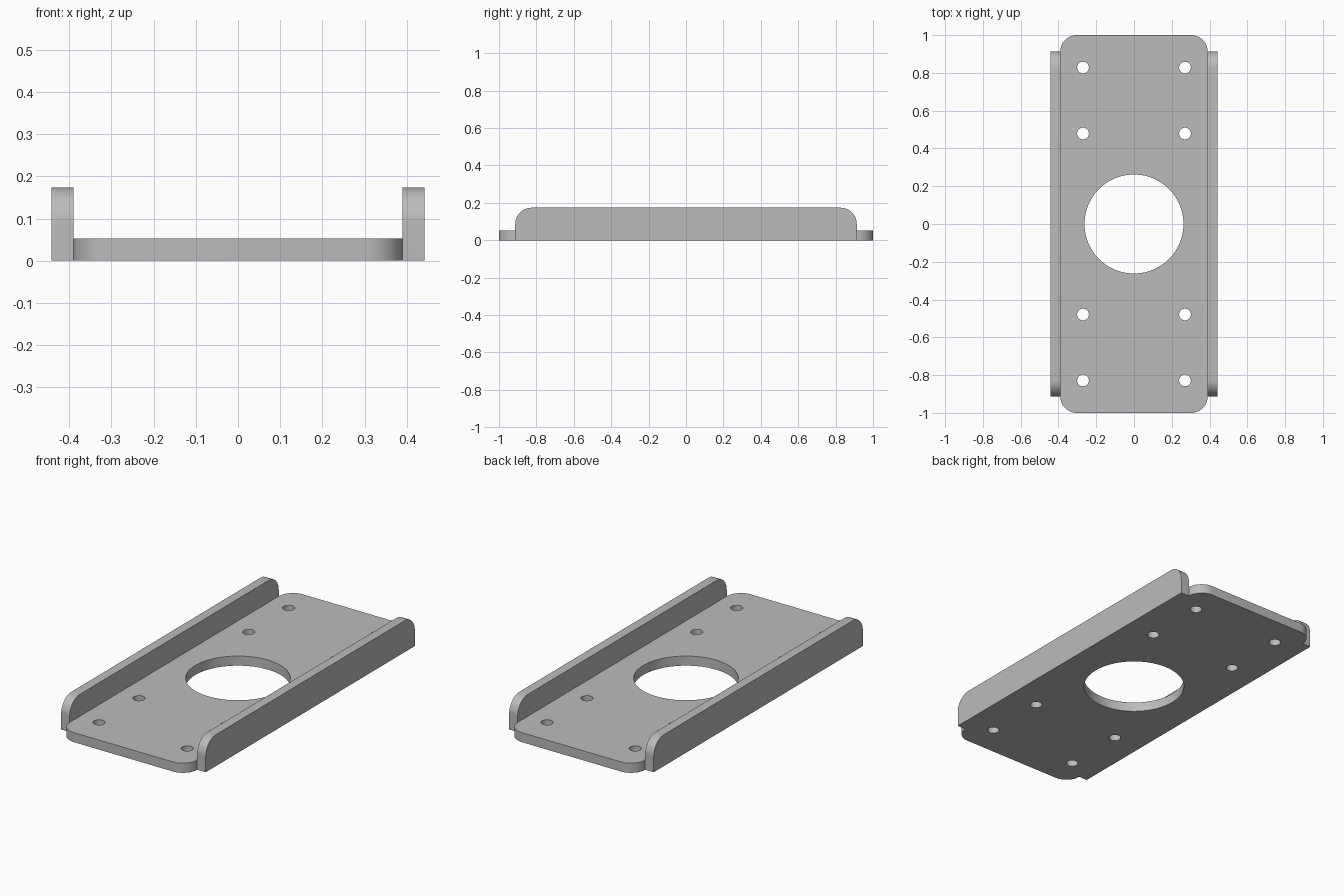
import bpy, bmesh, math
from mathutils import Vector

cube = bpy.data.objects.get("Cube")
if cube:
    bpy.data.objects.remove(cube, do_unlink=True)

PLATE_X, PLATE_T = 0.39, 0.053
FLANGE_X, FLANGE_Y, FLANGE_H = 0.442, 0.913, 0.174
RADIUS = 1 - FLANGE_Y

steel = bpy.data.materials.new("plain_grey")
steel.use_nodes = True
GREY = (0.5, 0.5, 0.5, 1)
steel.diffuse_color = GREY
steel.node_tree.nodes["Principled BSDF"].inputs["Base Color"].default_value = GREY


def corner(cx, cy, start, r=RADIUS, steps=12):
    """Quarter circle of points, counter-clockwise from the start angle."""
    angles = [start + math.pi / 2 * i / steps for i in range(steps + 1)]
    return [(cx + r * math.cos(a), cy + r * math.sin(a)) for a in angles]


def extrude(name, points, push):
    """Solid made by pushing a flat outline along a vector."""
    bm = bmesh.new()
    face = bm.faces.new([bm.verts.new(p) for p in points])
    top = bmesh.ops.extrude_face_region(bm, geom=[face])["geom"]
    verts = [v for v in top if isinstance(v, bmesh.types.BMVert)]
    bmesh.ops.translate(bm, verts=verts, vec=Vector(push))
    bmesh.ops.recalc_face_normals(bm, faces=bm.faces)
    mesh = bpy.data.meshes.new(name)
    bm.to_mesh(mesh)
    bm.free()
    mesh.materials.append(steel)
    obj = bpy.data.objects.new(name, mesh)
    bpy.context.collection.objects.link(obj)
    return obj


def combine(target, other, operation):
    """Apply a boolean and remove the helper."""
    mod = target.modifiers.new(operation.lower(), "BOOLEAN")
    mod.operation, mod.solver, mod.object = operation, "EXACT", other
    bpy.context.view_layer.objects.active = target
    bpy.ops.object.modifier_apply(modifier=mod.name)
    bpy.data.objects.remove(other, do_unlink=True)


# Base plate with rounded corners
px, py = PLATE_X - RADIUS, 1 - RADIUS
outline = []
for i, (sx, sy) in enumerate([(1, 1), (-1, 1), (-1, -1), (1, -1)]):
    outline += corner(sx * px, sy * py, i * math.pi / 2)
bracket = extrude("mounting_bracket", [(x, y, 0) for x, y in outline], (0, 0, PLATE_T))

# Upright side flanges with rounded upper corners
fy, fz = FLANGE_Y - RADIUS, FLANGE_H - RADIUS
side = [(-FLANGE_Y, 0), (FLANGE_Y, 0)]
side += corner(fy, fz, 0) + corner(-fy, fz, math.pi / 2)
for s in (-1, 1):
    flange = extrude("flange", [(s * PLATE_X, y, z) for y, z in side],
                     (s * (FLANGE_X - PLATE_X), 0, 0))
    combine(bracket, flange, "UNION")

# Central opening and eight screw holes
holes = [(0, 0, 0.262, 96)]
holes += [(x, y, 0.031, 32) for x in (-0.27, 0.27) for y in (-0.828, -0.479, 0.479, 0.828)]
for x, y, r, n in holes:
    ring = [(x + r * math.cos(math.tau * i / n), y + r * math.sin(math.tau * i / n), -0.1)
            for i in range(n)]
    combine(bracket, extrude("hole_cutter", ring, (0, 0, 0.3)), "DIFFERENCE")

# Smooth the curved walls, keep the cut edges sharp
bpy.ops.object.select_all(action="DESELECT")
bracket.select_set(True)
bpy.context.view_layer.objects.active = bracket
bpy.ops.object.shade_smooth_by_angle(angle=math.radians(30))
